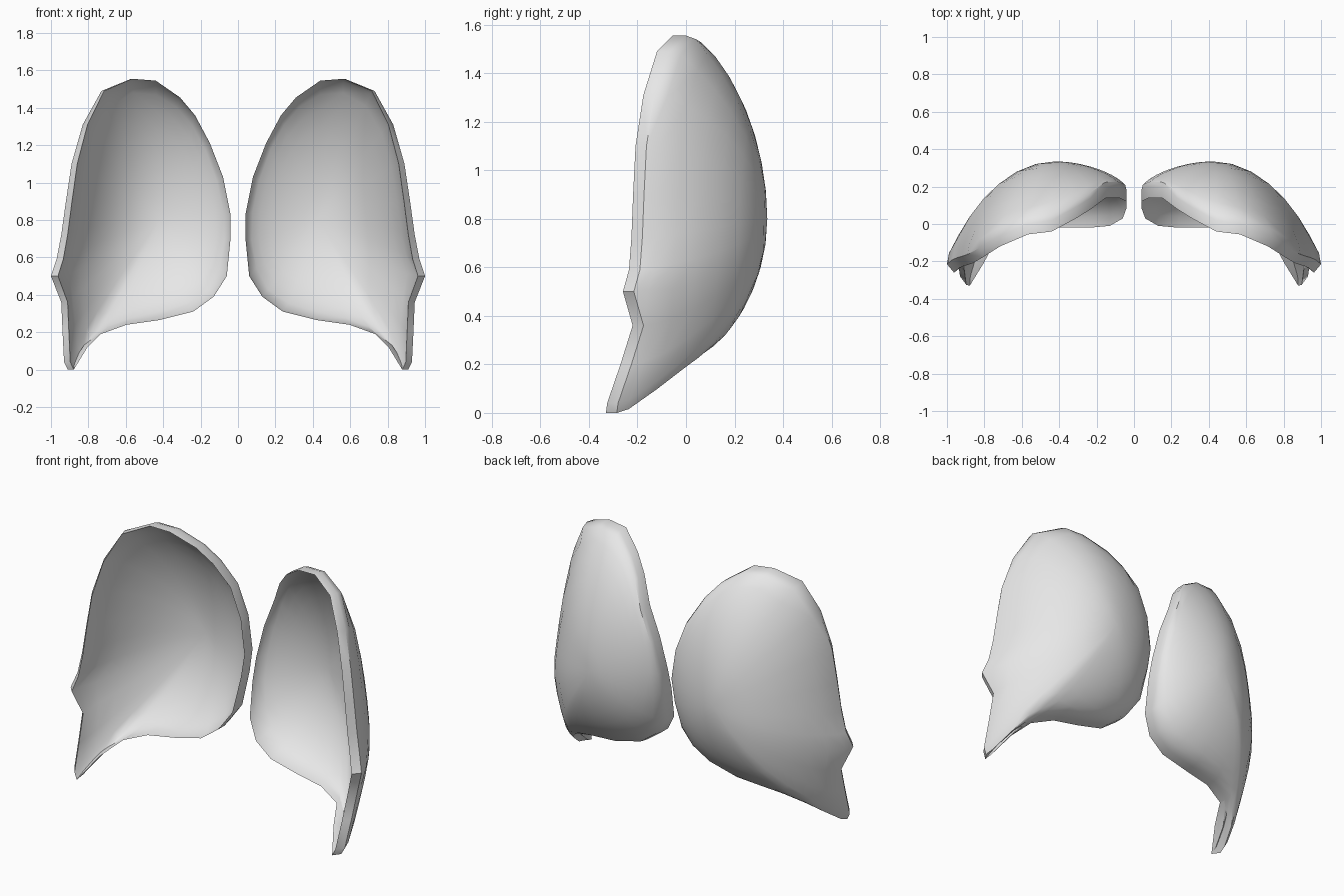
import bpy
import bmesh
from math import sin, cos, pi
from mathutils import Vector

default_cube = bpy.data.objects.get("Cube")
if default_cube:
    bpy.data.objects.remove(default_cube, do_unlink=True)

# Single plain grey for both shells
grey = bpy.data.materials.new("plain_grey")
grey.use_nodes = True
colour = (0.8, 0.8, 0.8, 1)
grey.diffuse_color = colour
grey.node_tree.nodes["Principled BSDF"].inputs["Base Color"].default_value = colour

# Back edge of the rim on the +x shell, from the crown round the inner side to the tip
RIM = [
    (.57, 0, 1.555), (.44, .02, 1.545), (.31, .09, 1.455), (.23, .14, 1.36),
    (.15, .2, 1.21), (.08, .2, 1.03), (.04, .18, .83), (.04, .145, .7),
    (.06, .09, .5), (.13, .05, .39), (.24, .04, .31), (.42, .04, .265),
    (.6, .02, .24), (.75, -.03, .19), (.83, -.165, .12), (.91, -.285, 0),
    (.93, -.28, .04), (.938, -.225, .2), (.945, -.175, .36), (1, -.215, .5),
    (.97, -.19, .59), (.945, -.18, .72), (.92, -.173, .9), (.89, -.163, 1.1),
    (.83, -.13, 1.31), (.73, -.07, 1.49),
]
CENTRE = Vector((.42, .335, .8))
THICKNESS = .05
RINGS = 8


def clamp(value):
    return max(0, min(1, value))


def outerness(point):
    """Nought on the inner side of a shell, one on its outer side."""
    return clamp((point.x - .45) / .4)


def front_edge(point):
    """Rim edge of the hollow: stepped forward, and inward on the outer side."""
    w = outerness(point)
    inset = (CENTRE.x - point.x) * .065 * w
    return point + Vector((inset, .015 * w - .06, 0))


def dome_point(edge, centre, angle):
    """Point on the arc from a rim point to the dome's deepest point."""
    low = clamp((.5 - edge.z) / .5)
    side_flatness = outerness(edge) * (.36 + .2 * low)
    crown_flatness = .3 * clamp((edge.z - 1.1) / .4)
    power = 1 + max(side_flatness, crown_flatness)
    radius, height = sin(angle), cos(angle) ** power
    point = centre.lerp(edge, radius)
    point.y = edge.y + (centre.y - edge.y) * height
    return point


def soften(ring):
    """Average each point of a closed ring with its neighbours."""
    following = ring[1:] + ring[:1]
    return [(ring[i - 1] + p * 2 + following[i]) / 4 for i, p in enumerate(ring)]


def add_dome(bm, edges, centre, side):
    """Rings of quads closed by a fan; returns the rim loop of vertices."""
    def vert(p):
        return bm.verts.new((p.x * side, p.y, p.z))

    rings = []
    for i in range(RINGS):
        angle = pi / 2 * (1 - i / RINGS)
        ring = [dome_point(e, centre, angle) for e in edges]
        for _ in range(i - 1):
            ring = soften(ring)
        rings.append([vert(p) for p in ring])
    for a, b in zip(rings, rings[1:]):
        bridge(bm, a, b)
    pole = vert(centre)
    last = rings[-1]
    for i, v in enumerate(last):
        bm.faces.new((v, last[(i + 1) % len(last)], pole))
    return rings[0]


def bridge(bm, a, b):
    count = len(a)
    for i in range(count):
        j = (i + 1) % count
        bm.faces.new((a[i], a[j], b[j], b[i]))


def build_shell(name, side):
    bm = bmesh.new()
    back_rim = [Vector(p) for p in RIM]
    front_rim = [front_edge(p) for p in back_rim]
    outside = add_dome(bm, back_rim, CENTRE, side)
    hollow = add_dome(bm, front_rim, CENTRE - Vector((0, THICKNESS, 0)), side)
    bridge(bm, outside, hollow)
    bmesh.ops.recalc_face_normals(bm, faces=bm.faces[:])
    mesh = bpy.data.meshes.new(name)
    bm.to_mesh(mesh)
    bm.free()
    mesh.materials.append(grey)
    shell = bpy.data.objects.new(name, mesh)
    bpy.context.collection.objects.link(shell)
    bpy.ops.object.select_all(action="DESELECT")
    shell.select_set(True)
    bpy.context.view_layer.objects.active = shell
    bpy.ops.object.shade_smooth_by_angle(angle=pi / 4.5)


# The mirrored pair
build_shell("left_shell", 1)
build_shell("right_shell", -1)
